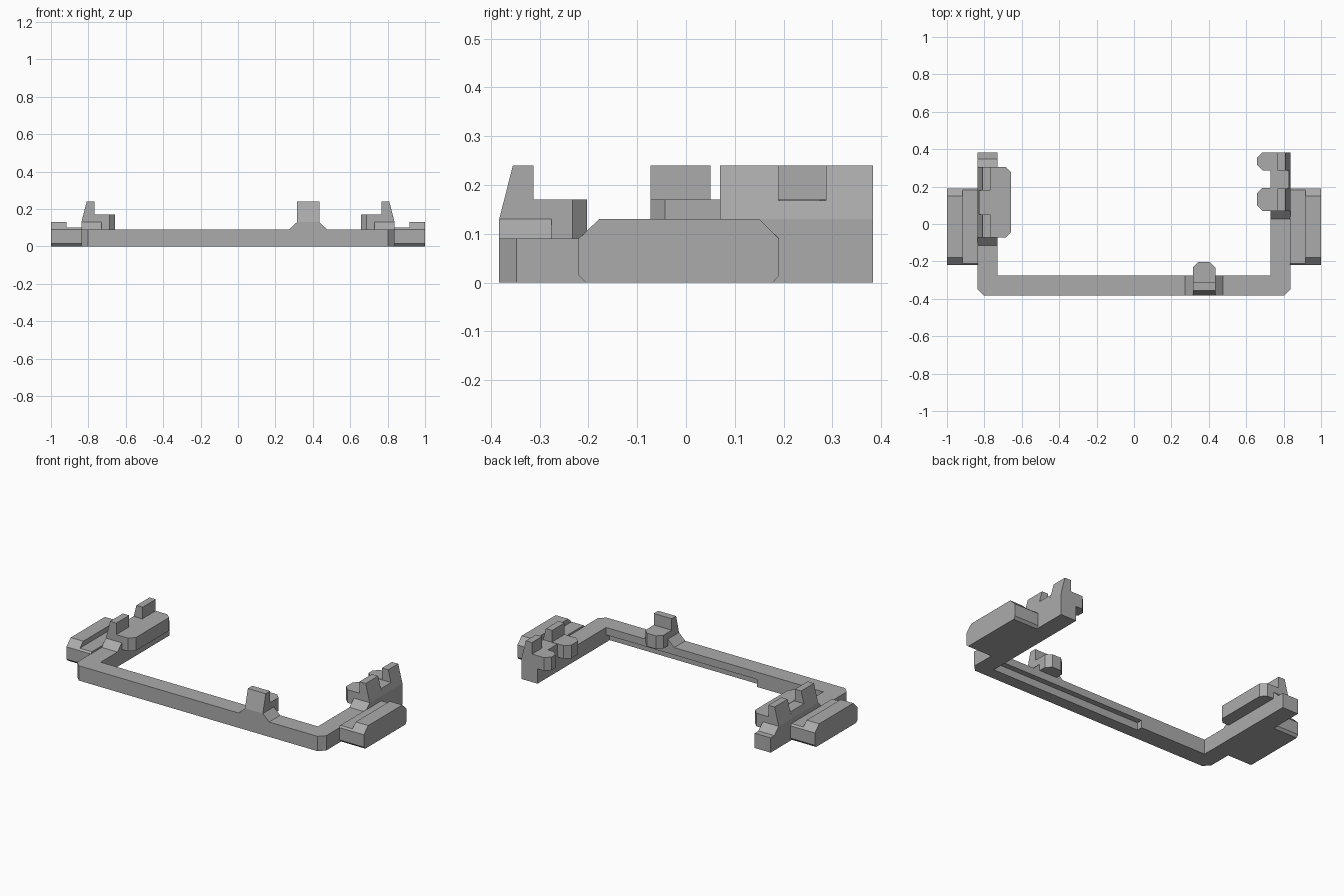
import bpy, bmesh

if "Cube" in bpy.data.objects:
    bpy.data.objects.remove(bpy.data.objects["Cube"])

grey = bpy.data.materials.new("grey plastic")
grey.diffuse_color = (0.41, 0.41, 0.41, 1)
grey.use_nodes = True
grey.node_tree.nodes["Principled BSDF"].inputs["Base Color"].default_value = grey.diffuse_color


def prism(name, pts, lo, hi, place):
    """Extrude a 2D profile from lo to hi; place(a, b, t) maps to world."""
    bm = bmesh.new()
    rings = [[bm.verts.new(place(a, b, t)) for a, b in pts] for t in (lo, hi)]
    n = len(pts)
    bm.faces.new(rings[0])
    bm.faces.new(rings[1])
    for i in range(n):
        j = (i + 1) % n
        bm.faces.new((rings[0][i], rings[0][j], rings[1][j], rings[1][i]))
    bmesh.ops.recalc_face_normals(bm, faces=bm.faces)
    mesh = bpy.data.meshes.new(name)
    bm.to_mesh(mesh)
    bm.free()
    mesh.materials.append(grey)
    obj = bpy.data.objects.new(name, mesh)
    bpy.context.collection.objects.link(obj)
    return obj


def plan(a, b, t):
    return (a, b, t)


# U-shaped frame with cut front corners
X, Y, W, C, H = 0.837, 0.383, 0.107, 0.035, 0.09
half = [(X - W, Y - 0.0), (X, Y), (X, C - Y), (X - C, -Y)]
outline = half + [(-x, y) for x, y in reversed(half)]
outline += [(W - X, W - Y), (X - W, W - Y)]
frame = prism("frame", outline, 0, H, plan)

# Long relief under the inner edge of the front bar
cutter = prism("relief_cutter", [(-0.285, -0.31), (X - W, -0.31), (X - W, -0.2), (-0.285, -0.2)],
               -0.05, 0.045, plan)
cutter.hide_render = True
cutter.hide_viewport = True
cut = frame.modifiers.new("relief", "BOOLEAN")
cut.operation, cut.solver, cut.object = "DIFFERENCE", "EXACT", cutter


# Clips: u runs along the frame member, v runs inward from its outer face
def clip(name, world, prongs, noses, gaps=(), flares=()):
    wall = [(0, H), (0, 0.13), (0.028, 0.24), (0.07, 0.24), (0.07, 0.17), (W, 0.17), (W, H)]
    low = [(0, H), (0, 0.13), (0.009, 0.168), (W, 0.168), (W, H)]
    for kind, profile, spans in (("prong", wall, prongs), ("bridge", low, gaps)):
        for lo, hi in spans:
            prism(f"{name}_{kind}", profile, lo, hi, lambda v, z, u: world(u, v, z))
    # Nose with chamfered tip
    for lo, hi in noses:
        c, a, b = 0.03, 0.075, 0.18
        pts = [(lo, a), (lo, b - c), (lo + c, b), (hi - c, b), (hi, b - c), (hi, a)]
        prism(f"{name}_nose", pts, H, 0.17, world)
    # Sloped foot blending into the frame
    for u, side in flares:
        pts = [(u, H), (u + side * 0.042, H), (u, 0.13)]
        prism(f"{name}_foot", pts, 0, W, lambda u, z, v: world(u, v, z))


clip("front_clip", lambda u, v, z: (u, v - Y, z),
     [(0.315, 0.435)], [(0.315, 0.435)], flares=[(0.315, -1), (0.435, 1)])
clip("right_clip", lambda u, v, z: (X - v, u, z),
     [(0.07, 0.19), (0.287, Y)], [(0.07, 0.193), (0.287, Y)],
     gaps=[(0.19, 0.287)], flares=[(0.07, -1)])
clip("left_clip", lambda u, v, z: (v - X, u, z),
     [(-0.073, 0.05), (0.18, 0.305)], [(-0.073, 0.305)],
     gaps=[(0.05, 0.18)], flares=[(-0.073, -1), (0.305, 1)])

# Side tabs: low shelf by the frame and a raised outer lip
base = [(-0.22, 0.015), (-0.205, 0), (0.178, 0), (0.191, 0.015), (0.191, 0.09)]
shelf = base + [(0.181, 0.1), (-0.21, 0.1), (-0.22, 0.09)]
lip = base + [(0.15, 0.13), (-0.178, 0.13), (-0.22, 0.09)]
for side, s in (("left", -1), ("right", 1)):
    def across(y, z, x, s=s):
        return (s * x, y, z)
    prism(f"{side}_tab_shelf", shelf, X - 0.002, 0.916, across)
    prism(f"{side}_tab_lip", lip, 0.916, 1.0, across)
